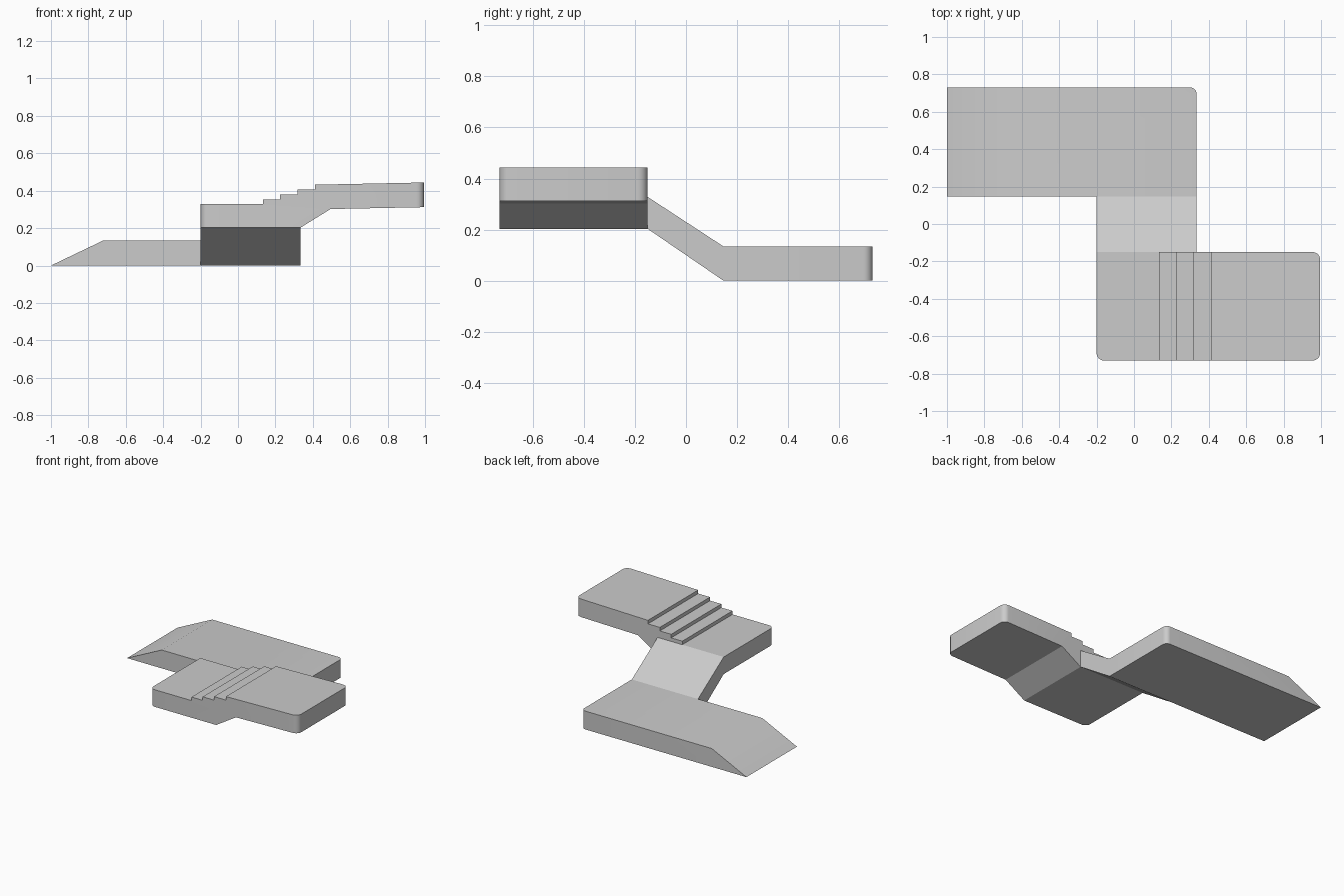
import bpy, bmesh

if "Cube" in bpy.data.objects:
    bpy.data.objects.remove(bpy.data.objects["Cube"])


def prism(name, profile, axis, lo, hi, round_corners=(), radius=0.04, caps=True):
    """Extrude a (horizontal, z) profile along x or y, rounding chosen plan corners."""
    def place(h, z, d):
        return (h, d, z) if axis == 'y' else (d, h, z)

    bm = bmesh.new()
    a = [bm.verts.new(place(h, z, lo)) for h, z in profile]
    b = [bm.verts.new(place(h, z, hi)) for h, z in profile]
    n = len(profile)
    if caps:
        bm.faces.new(a)
        bm.faces.new(b)
    for i in range(n):
        j = (i + 1) % n
        if caps or i % 2 == 0:
            bm.faces.new((a[i], a[j], b[j], b[i]))
    bmesh.ops.recalc_face_normals(bm, faces=bm.faces)

    def at_corner(e):
        return any(all(abs(v.co.x - x) < 1e-4 and abs(v.co.y - y) < 1e-4
                       for v in e.verts) for x, y in round_corners)

    edges = [e for e in bm.edges if at_corner(e)]
    if edges:
        bmesh.ops.bevel(bm, geom=edges, offset=radius, segments=6,
                        profile=0.5, affect='EDGES')
    mesh = bpy.data.meshes.new(name)
    bm.to_mesh(mesh)
    bm.free()
    obj = bpy.data.objects.new(name, mesh)
    bpy.context.collection.objects.link(obj)
    bpy.context.view_layer.objects.active = obj
    obj.select_set(True)
    bpy.ops.object.shade_smooth_by_angle(angle=0.5)
    obj.select_set(False)
    return obj


# Lower walkway with a wedge entry at its left end
prism("lower_walkway",
      [(-1, 0), (0.335, 0), (0.335, 0.134), (-0.72, 0.134)],
      'y', 0.147, 0.73, [(0.335, 0.73)], 0.035)

# Sloped link rising to the front
prism("connecting_ramp",
      [(-0.15, 0.203), (0.147, 0), (0.147, 0.134), (-0.15, 0.328)],
      'x', -0.2, 0.335)

# Upper platform: landing, four steps and a slightly rising deck
steps = [0.135, 0.225, 0.317, 0.413]
base, rise = 0.328, 0.026
profile = [(-0.2, 0.203), (0.335, 0.203), (0.495, 0.302), (0.995, 0.312), (0.995, 0.444)]
for i in reversed(range(4)):
    profile += [(steps[i], base + rise * (i + 1)), (steps[i], base + rise * i)]
profile.append((-0.2, base))
prism("stepped_platform", profile, 'y', -0.73, -0.15,
      [(-0.2, -0.73), (0.995, -0.73), (0.995, -0.15)], 0.04)
